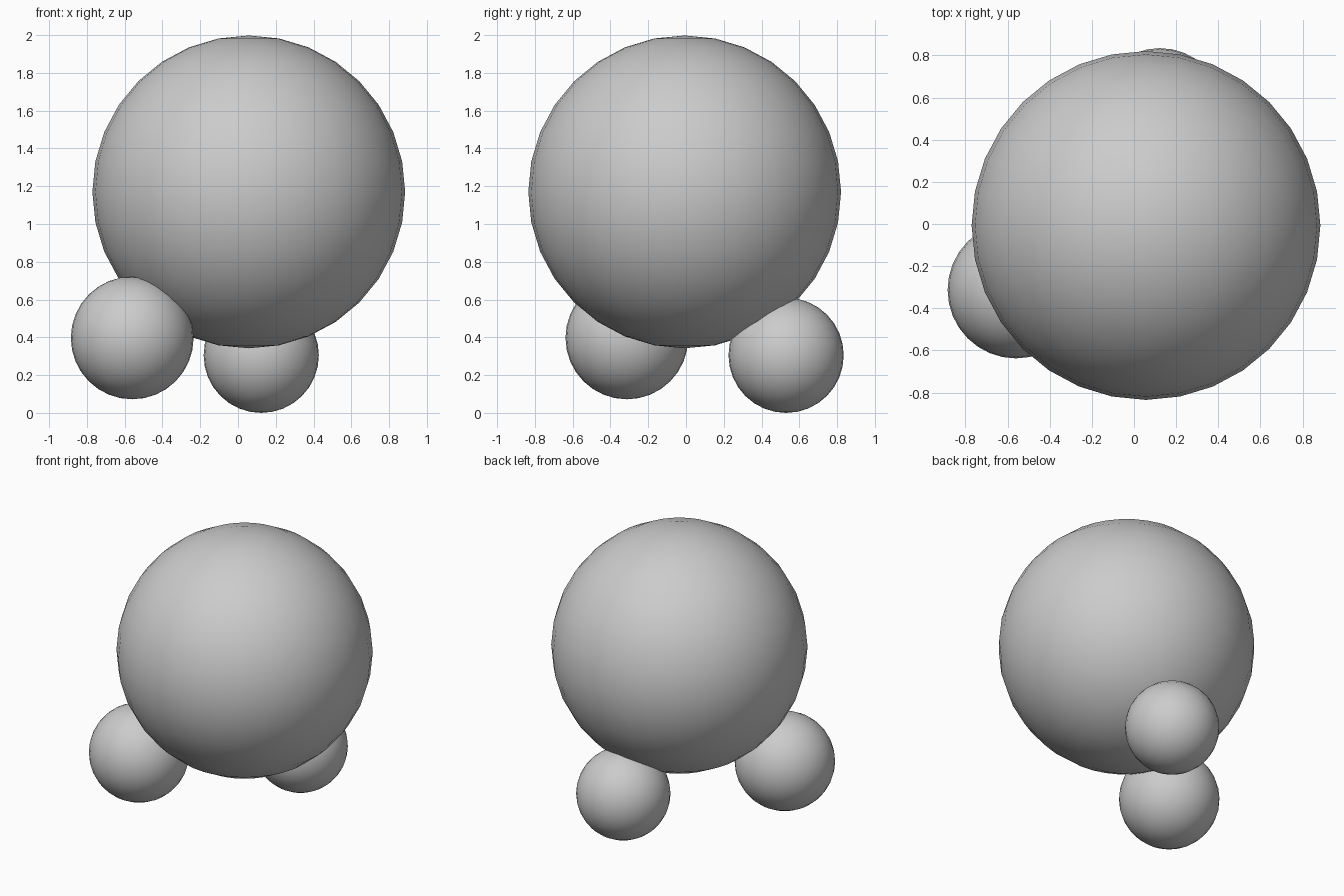
import bpy

cube = bpy.data.objects.get("Cube")
if cube:
    bpy.data.objects.remove(cube, do_unlink=True)

# One neutral grey for every part
grey = bpy.data.materials.new("light grey")
grey.use_nodes = True
colour = (0.6, 0.6, 0.6, 1)
grey.diffuse_color = colour
grey.node_tree.nodes["Principled BSDF"].inputs["Base Color"].default_value = colour


def ball(name, centre, radius):
    bpy.ops.mesh.primitive_uv_sphere_add(
        segments=32, ring_count=16, radius=radius, location=centre)
    obj = bpy.context.object
    obj.name = name
    obj.data.materials.append(grey)
    bpy.ops.object.shade_smooth()


# Large ball resting on two small ones
ball("large_ball", (0.057, -0.007, 1.17), 0.828)
ball("front_right_small_ball", (-0.56, -0.313, 0.397), 0.325)
ball("back_small_ball", (0.123, 0.53, 0.305), 0.305)
